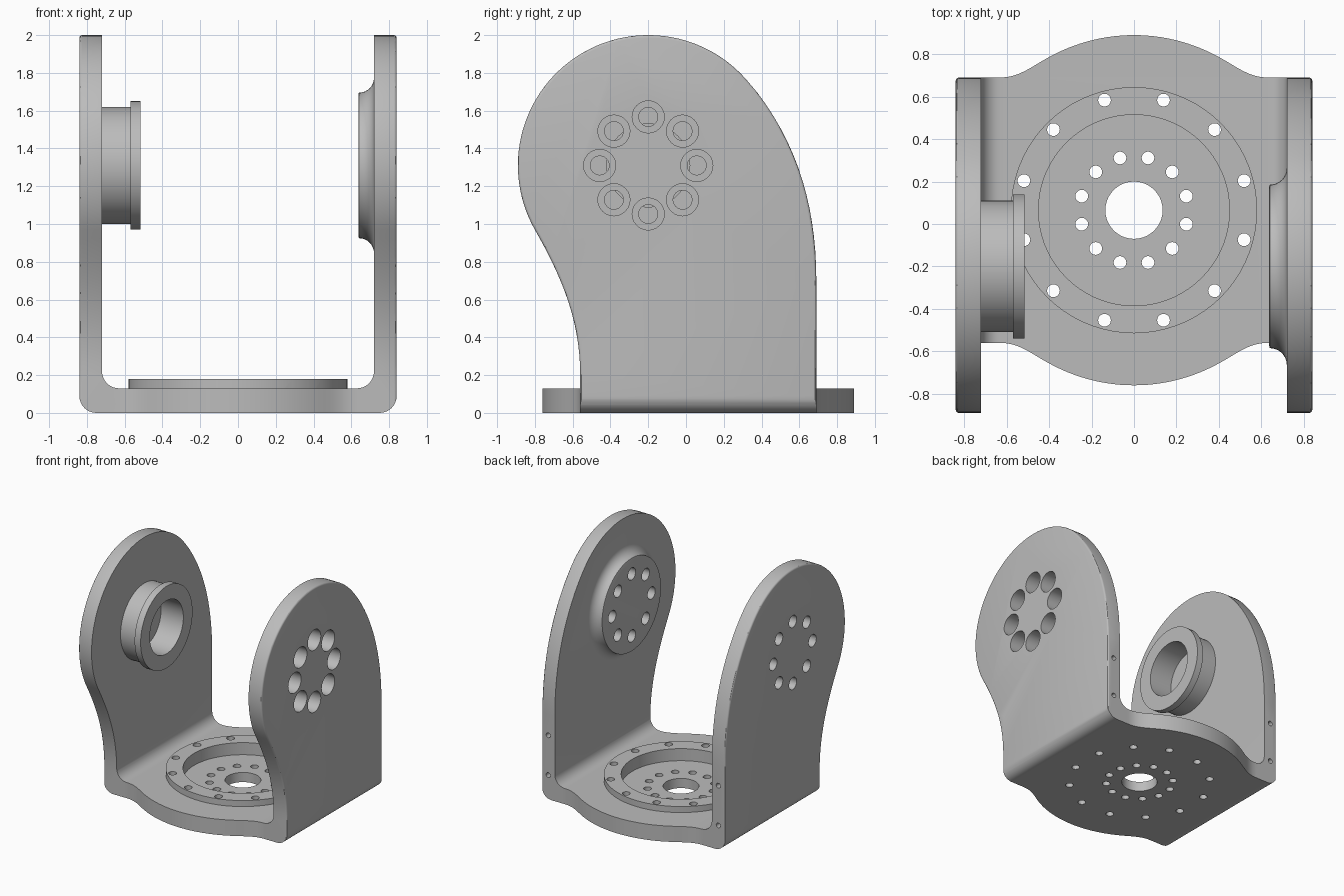
import bpy, bmesh
from math import sin, cos, pi, radians
from mathutils import Vector
from mathutils.geometry import interpolate_bezier

if "Cube" in bpy.data.objects:
    bpy.data.objects.remove(bpy.data.objects["Cube"])

grey = bpy.data.materials.new("plain grey")
grey.use_nodes = True
grey.diffuse_color = (0.5, 0.5, 0.5, 1)
grey.node_tree.nodes["Principled BSDF"].inputs["Base Color"].default_value = (0.5, 0.5, 0.5, 1)

# Each axis maps plane coordinates u, v and a depth h to world space
AXES = {"X": lambda u, v, h: (h, u, v),
        "Y": lambda u, v, h: (u, h, v),
        "Z": lambda u, v, h: (u, v, h)}


def finish(name, bm):
    bmesh.ops.recalc_face_normals(bm, faces=bm.faces)
    mesh = bpy.data.meshes.new(name)
    bm.to_mesh(mesh)
    bm.free()
    mesh.materials.append(grey)
    ob = bpy.data.objects.new(name, mesh)
    bpy.context.collection.objects.link(ob)
    return ob


def loft(bm, rings):
    """Skin a stack of equal rings and cap both ends."""
    loops = [[bm.verts.new(p) for p in ring] for ring in rings]
    n = len(loops[0])
    for a, b in zip(loops, loops[1:]):
        for i in range(n):
            bm.faces.new((a[i], a[(i + 1) % n], b[(i + 1) % n], b[i]))
    bm.faces.new(loops[0])
    bm.faces.new(loops[-1])


def prism(name, outline, axis, lo, hi):
    bm = bmesh.new()
    loft(bm, [[AXES[axis](u, v, h) for u, v in outline] for h in (lo, hi)])
    return finish(name, bm)


def turned(name, axis, profile, centres, sides):
    """Revolve a (radius, depth) profile around every centre."""
    bm = bmesh.new()
    turn = [2 * pi * i / sides for i in range(sides)]
    for cu, cv in centres:
        loft(bm, [[AXES[axis](cu + r * cos(t), cv + r * sin(t), h) for t in turn]
                  for r, h in profile])
    return finish(name, bm)


def apply_mod(ob, mod):
    bpy.context.view_layer.objects.active = ob
    bpy.ops.object.modifier_apply(modifier=mod.name)


def combine(ob, other, operation):
    mod = ob.modifiers.new("combine", "BOOLEAN")
    mod.operation, mod.solver, mod.object = operation, "EXACT", other
    apply_mod(ob, mod)
    bpy.data.objects.remove(other)


def arc(cu, cv, r, start, end, steps):
    angles = [radians(start + (end - start) * i / steps) for i in range(steps + 1)]
    return [(cu + r * cos(a), cv + r * sin(a)) for a in angles]


def bezier(*pts, steps=16):
    return [(p.x, p.y) for p in interpolate_bezier(*[Vector(p) for p in pts], steps)]


def circle_of(centre, r, count, offset=0.0):
    return arc(*centre, r, offset, offset + 360, count)[:-1]


def mirrored(half):
    return half + [(-u, v) for u, v in reversed(half)]


PIVOT = (-0.2, 1.31)
HUB = (0, 0.065)
FRONT, BACK = -0.56, 0.69

# U-shaped frame with rounded corners
u_half = (arc(0.75, 0.09, 0.09, -90, 0, 8) + [(0.84, 2.1), (0.72, 2.1)]
          + arc(0.63, 0.22, 0.09, 0, -90, 8))
frame = prism("bracket", mirrored(u_half), "Y", -1, 1)

# Side silhouette trims the frame to the shape of the arms
side = [(FRONT, -0.1), (BACK, -0.1)]
side += bezier((BACK, 0.7), (BACK, 1.1), (0.587, 1.449), (0.33, 1.755))[:-1]
side += arc(*PIVOT, 0.69, 40, 209.5, 56)
side += bezier((-0.8, 0.97), (-0.665, 0.73), (FRONT, 0.5), (FRONT, 0.2))[1:]
trim = prism("arm_trim", side, "X", -0.84, 0.84)
bevel = trim.modifiers.new("edge", "BEVEL")
bevel.width, bevel.segments, bevel.angle_limit = 0.014, 3, radians(50)
apply_mod(trim, bevel)
combine(frame, trim, "INTERSECT")

# Base plate bulging to the front and back
bulge = [(0.74, BACK), (0.66, BACK)]
bulge += bezier((0.63, BACK), (0.53, BACK), (0.47, 0.755), (0.37, 0.802), steps=10)[:-1]
bulge += arc(*HUB, 0.825, 63.3, 90, 12)[:-1]
half_turn = bulge + [(0, HUB[1] + 0.825)]
upper = half_turn + [(-u, v) for u, v in reversed(bulge)]
outline = upper + [(u, 2 * HUB[1] - v) for u, v in reversed(upper)]
combine(frame, prism("base_plate", outline, "Z", 0, 0.13), "UNION")

# Raised ring, flanged boss and flared pad
combine(frame, turned("ring", "Z", [(0.58, 0.06), (0.58, 0.18)], [HUB], 72), "UNION")
boss = [(0.31, -0.78), (0.31, -0.57), (0.34, -0.57), (0.34, -0.515)]
combine(frame, turned("boss", "X", boss, [PIVOT], 64), "UNION")
flare = [(r, x) for x, r in arc(0.64, 0.465, 0.08, -90, 0, 8)]
pad = [(0.375, 0.637)] + flare + [(0.465, 0.78)]
combine(frame, turned("pad", "X", pad, [PIVOT], 64), "UNION")

# Recesses and holes: axis, (radius, depth) profile, centres, sides
outer_bolts = circle_of(HUB, 0.537, 12, 15)
inner_bolts = circle_of(HUB, 0.255, 12, 15)
arm_bolts = circle_of(PIVOT, 0.257, 8)
edge_bolts = [(x, z) for x in (-0.78, 0.78) for z in (0.2, 0.53)]
cuts = [
    ("Z", [(0.45, 0.08), (0.45, 0.3)], [HUB], 72),
    ("Z", [(0.135, -0.1), (0.135, 0.3)], [HUB], 40),
    ("Z", [(0.03, -0.1), (0.03, 0.3)], outer_bolts + inner_bolts, 20),
    ("X", [(0.22, -0.72), (0.22, -0.4)], [PIVOT], 48),
    ("X", [(0.05, 0.5), (0.05, 0.7), (0.085, 0.7), (0.085, 1)], arm_bolts, 24),
    ("X", [(0.05, -1), (0.05, -0.74)], arm_bolts, 24),
    ("Y", [(0.02, 0.55), (0.02, 0.8)], edge_bolts, 16),
]
for axis, profile, centres, sides in cuts:
    combine(frame, turned("cutter", axis, profile, centres, sides), "DIFFERENCE")

bpy.ops.object.select_all(action="DESELECT")
frame.select_set(True)
bpy.context.view_layer.objects.active = frame
bpy.ops.object.shade_smooth_by_angle(angle=radians(30))
